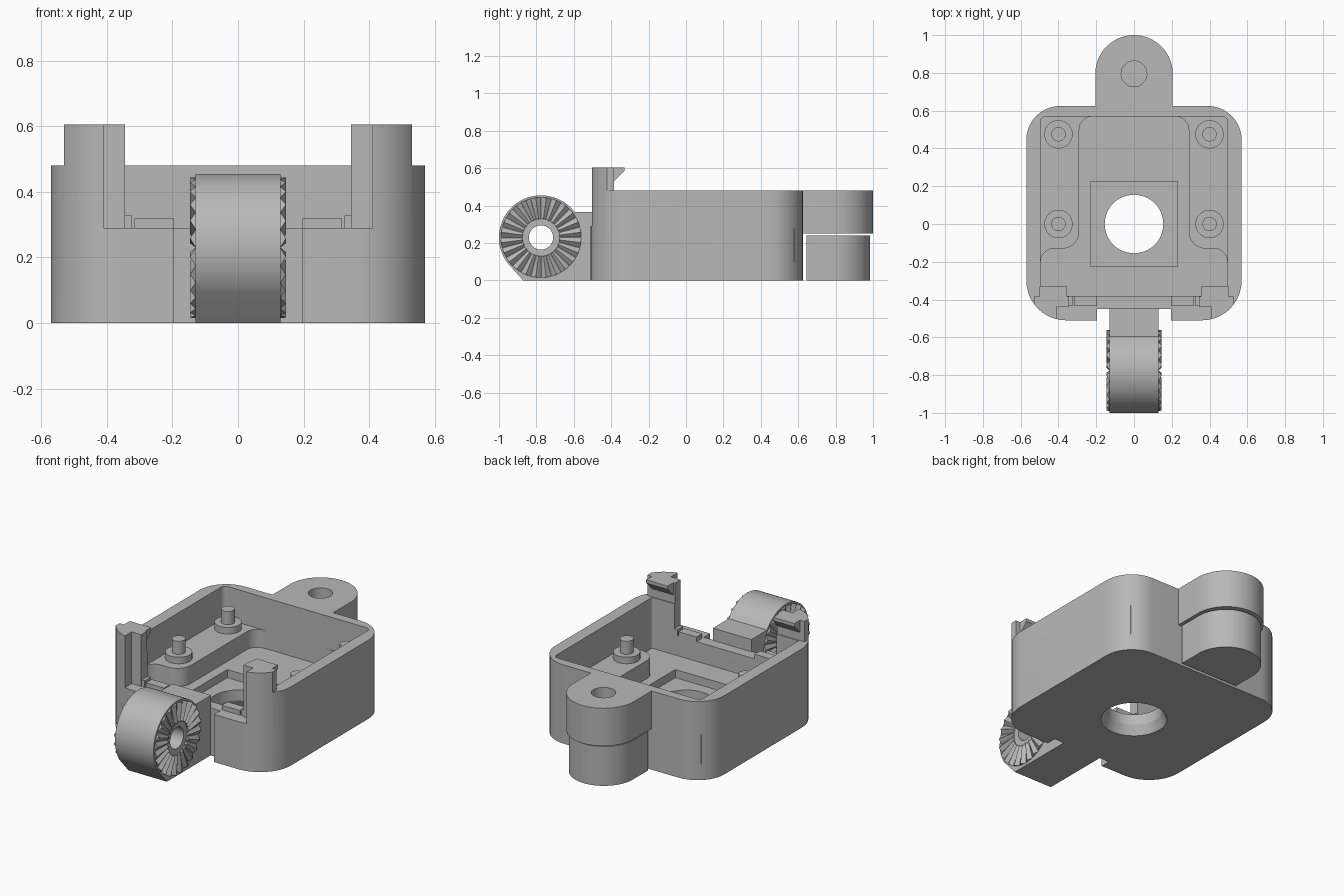
import bpy, bmesh, math
from mathutils import Vector, Matrix

if "Cube" in bpy.data.objects:
    bpy.data.objects.remove(bpy.data.objects["Cube"])

grey = bpy.data.materials.new("plain grey plastic")
grey.use_nodes = True
grey.diffuse_color = (0.48, 0.48, 0.48, 1)
grey.node_tree.nodes["Principled BSDF"].inputs["Base Color"].default_value = (0.48, 0.48, 0.48, 1)


def finish(name, bm):
    bmesh.ops.recalc_face_normals(bm, faces=bm.faces)
    mesh = bpy.data.meshes.new(name)
    bm.to_mesh(mesh)
    bm.free()
    mesh.materials.append(grey)
    obj = bpy.data.objects.new(name, mesh)
    bpy.context.collection.objects.link(obj)
    return obj


def prism(name, points, lo, hi, axis="z"):
    """Extrude a flat outline along z, or a (y, z) outline along x."""
    bm = bmesh.new()
    place = (lambda a, b, h: (a, b, h)) if axis == "z" else (lambda a, b, h: (h, a, b))
    bottom = [bm.verts.new(place(p[0], p[1], lo)) for p in points]
    top = [bm.verts.new(place(p[0], p[1], hi)) for p in points]
    bm.faces.new(bottom)
    bm.faces.new(top)
    n = len(points)
    for i in range(n):
        j = (i + 1) % n
        bm.faces.new((bottom[i], bottom[j], top[j], top[i]))
    return finish(name, bm)


def box(name, x0, x1, y0, y1, z0, z1):
    return prism(name, [(x0, y0), (x1, y0), (x1, y1), (x0, y1)], z0, z1)


def arc(cx, cy, r, start, end, n=32):
    angles = [math.radians(start + (end - start) * i / n) for i in range(n + 1)]
    return [(cx + r * math.cos(a), cy + r * math.sin(a)) for a in angles]


def circle(cx, cy, r, n=48):
    return arc(cx, cy, r, 0, 360, n)[:-1]


def filleted(corners, n=10):
    """Outline from (x, y, radius) corners, with each radius rounded."""
    out = []
    for i, (x, y, r) in enumerate(corners):
        p = Vector((x, y))
        if r == 0:
            out.append(p)
            continue
        d1 = (Vector(corners[i - 1][:2]) - p).normalized()
        d2 = (Vector(corners[(i + 1) % len(corners)][:2]) - p).normalized()
        half = d1.angle(d2) / 2
        centre = p + (d1 + d2).normalized() * r / math.sin(half)
        a = p + d1 * r / math.tan(half) - centre
        b = p + d2 * r / math.tan(half) - centre
        turn = math.atan2(a.x * b.y - a.y * b.x, a.dot(b))
        out += [centre + Matrix.Rotation(turn * k / n, 2) @ a for k in range(n + 1)]
    return out


def cut(target, cutter):
    mod = target.modifiers.new("cut", "BOOLEAN")
    mod.operation, mod.solver, mod.object = "DIFFERENCE", "EXACT", cutter
    bpy.context.view_layer.objects.active = target
    bpy.ops.object.modifier_apply(modifier=mod.name)
    bpy.data.objects.remove(cutter)


parts = []

# Tray body with rounded corners
body = prism("tray_body", filleted([(-0.57, -0.51, 0.21), (0.57, -0.51, 0.21),
                                    (0.57, 0.625, 0.18), (-0.57, 0.625, 0.18)]), 0, 0.605)
parts.append(body)
cut(body, box("rim_cut", -1, 1, -0.385, 1, 0.48, 1))
cut(body, prism("cavity_cut", filleted([(-0.495, -0.38, 0.01), (0.495, -0.38, 0.01),
                                        (0.495, 0.57, 0.03), (-0.495, 0.57, 0.03)]), 0.17, 1))
cut(body, box("front_opening_cut", -0.345, 0.345, -0.7, -0.36, 0.29, 1))
cut(body, box("post_notch_cut", -0.41, 0.41, -0.7, -0.44, 0.29, 1))
cut(body, box("recess_cut", -0.23, 0.23, -0.225, 0.225, 0.12, 0.3))
cut(body, prism("hole_cut", circle(0, 0, 0.155), -0.1, 0.3))

# Countersink under the central hole
bm = bmesh.new()
bmesh.ops.create_cone(bm, cap_ends=True, segments=48, radius1=0.195, radius2=0.15, depth=0.09,
                      matrix=Matrix.Translation((0, 0, 0.02)))
cut(body, finish("countersink_cut", bm))

for side, label in ((1, "left"), (-1, "right")):
    def span(a, b):
        return sorted((side * a, side * b))

    # Clearance slots beside the arm and shoulders beside the posts
    cut(body, box("slot_cut", *span(0.13, 0.195), -0.7, -0.45, -0.1, 1))
    cut(body, box("shoulder_cut", *span(0.53, 0.7), -0.7, -0.3, 0.48, 1))

    # Snap hook on the corner post
    parts.append(prism(label + "_hook", [(-0.4, 0.605), (-0.33, 0.605), (-0.33, 0.585),
                                         (-0.385, 0.53), (-0.4, 0.53)], *span(0.355, 0.5), "x"))
    # Front lip and small step by the post
    parts.append(box(label + "_front_lip", *span(0.195, 0.317), -0.435, -0.38, 0.28, 0.318))
    parts.append(box(label + "_post_step", *span(0.325, 0.35), -0.435, -0.38, 0.28, 0.328))

    # Raised side platform
    outline = filleted([(0.51, 0.58, 0), (0.2, 0.58, 0), (0.2, 0.569, 0), (0.29, 0.569, 0.07),
                        (0.29, -0.13, 0.09), (0.494, -0.13, 0.07), (0.494, -0.22, 0),
                        (0.51, -0.22, 0)])
    parts.append(prism(label + "_platform", [(side * x, y) for x, y in outline], 0.1, 0.28))

    # Stepped locating pins
    for y, where in ((0, "front"), (0.475, "back")):
        parts.append(prism(f"{label}_{where}_boss", circle(side * 0.4, y, 0.075, 32), 0.27, 0.32))
        parts.append(prism(f"{label}_{where}_pin", circle(side * 0.4, y, 0.038, 24), 0.31, 0.4))

# Hinge arm with round end
AY, AZ = -0.775, 0.23
arm = prism("hinge_arm", [(-0.4, 0), (-0.4, 0.29), (-0.445, 0.29), (-0.445, 0.365)]
            + arc(AY, AZ, 0.225, 37, 217, 48) + [(-0.87, 0)], -0.13, 0.13, "x")
cut(arm, prism("pivot_cut", circle(AY, AZ, 0.065, 32), -1, 1, "x"))
parts.append(arm)

# Radial teeth on both faces of the hinge
TEETH = 24
for side, label in ((1, "left"), (-1, "right")):
    bm = bmesh.new()
    for i in range(TEETH):
        def point(r, step, x):
            a = 2 * math.pi * (i + step) / TEETH
            return bm.verts.new((side * x, AY + r * math.cos(a), AZ + r * math.sin(a)))

        inner = [point(0.1, s, x) for s, x in ((0, 0.129), (0.5, 0.146), (1, 0.129))]
        outer = [point(0.215, s, x) for s, x in ((0, 0.129), (0.5, 0.146), (1, 0.129))]
        bm.faces.new(inner)
        bm.faces.new(outer)
        for a, b in ((0, 1), (1, 2), (2, 0)):
            bm.faces.new((inner[a], inner[b], outer[b], outer[a]))
    parts.append(finish(label + "_hinge_teeth", bm))

# Rear mounting lug with screw hole, and the separate support below it
lug = prism("rear_lug", [(-0.205, 0.61), (0.205, 0.61)] + arc(0, 0.795, 0.205, 0, 180), 0.25, 0.48)
cut(lug, prism("screw_cut", circle(0, 0.795, 0.068, 32), 0.1, 1))
parts.append(lug)
parts.append(prism("lug_support", [(-0.195, 0.645), (0.195, 0.645)]
                   + arc(0, 0.79, 0.195, 0, 180), 0, 0.24))

# Smooth the curved walls, keep the edges crisp
bpy.ops.object.select_all(action="DESELECT")
for obj in parts:
    obj.select_set(True)
bpy.context.view_layer.objects.active = body
bpy.ops.object.shade_smooth_by_angle(angle=math.radians(25))
